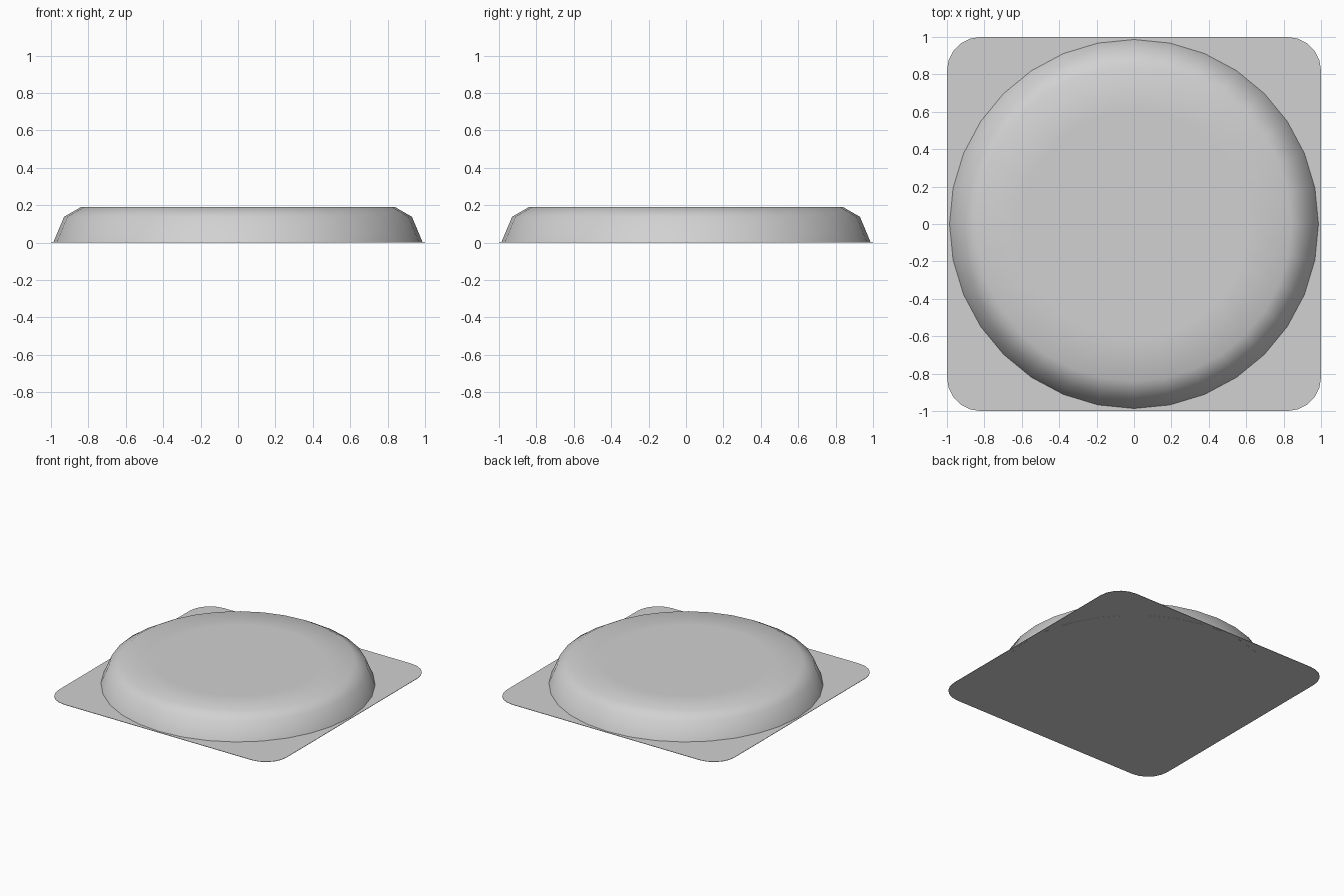
import bpy, bmesh, math

old = bpy.data.objects.get("Cube")
if old:
    bpy.data.objects.remove(old, do_unlink=True)

SIDES = 32
TOP = 0.19

grey = bpy.data.materials.new("light grey")
grey.use_nodes = True
colour = (0.64, 0.64, 0.64, 1)
grey.diffuse_color = colour
grey.node_tree.nodes["Principled BSDF"].inputs["Base Color"].default_value = colour


def finish(name, bm, angle):
    """Turn a bmesh into a named, shaded object."""
    bm.normal_update()
    mesh = bpy.data.meshes.new(name)
    bm.to_mesh(mesh)
    bm.free()
    mesh.materials.append(grey)
    ob = bpy.data.objects.new(name, mesh)
    bpy.context.collection.objects.link(ob)
    bpy.ops.object.select_all(action="DESELECT")
    ob.select_set(True)
    bpy.context.view_layer.objects.active = ob
    bpy.ops.object.shade_smooth_by_angle(angle=math.radians(angle))
    return ob


def circle(bm, r, z):
    return [bm.verts.new((r * math.cos(2 * math.pi * i / SIDES),
                          r * math.sin(2 * math.pi * i / SIDES), z))
            for i in range(SIDES)]


# Rounded body: rings from the foot up to the rim of the cap, closed below
bm = bmesh.new()
rings = [circle(bm, r, z) for r, z in
         ((0.988, 0), (0.93, 0.138), (0.84, TOP), (0.605, TOP))]
for low, high in zip(rings, rings[1:]):
    for i in range(SIDES):
        j = (i + 1) % SIDES
        bm.faces.new((low[i], low[j], high[j], high[i]))
bm.faces.new(rings[0][::-1])
finish("rounded_body", bm, 60)

# Flat round cap that fills the top
bm = bmesh.new()
bm.faces.new(circle(bm, 0.605, TOP))
finish("top_cap", bm, 30)

# Thin square plate with rounded corners
bm = bmesh.new()
radius, steps = 0.18, 5
outline = []
for corner in range(4):
    mid = math.pi / 4 + corner * math.pi / 2
    cx = math.copysign(1 - radius, math.cos(mid))
    cy = math.copysign(1 - radius, math.sin(mid))
    for k in range(steps + 1):
        a = corner * math.pi / 2 + k / steps * math.pi / 2
        outline.append(bm.verts.new((cx + radius * math.cos(a),
                                     cy + radius * math.sin(a), 0.001)))
base = bm.faces.new(outline[::-1])
lid = bmesh.ops.extrude_face_region(bm, geom=[base], use_keep_orig=True)["geom"]
for v in lid:
    if isinstance(v, bmesh.types.BMVert):
        v.co.z += 0.003
bmesh.ops.recalc_face_normals(bm, faces=bm.faces[:])
finish("square_plate", bm, 30)
